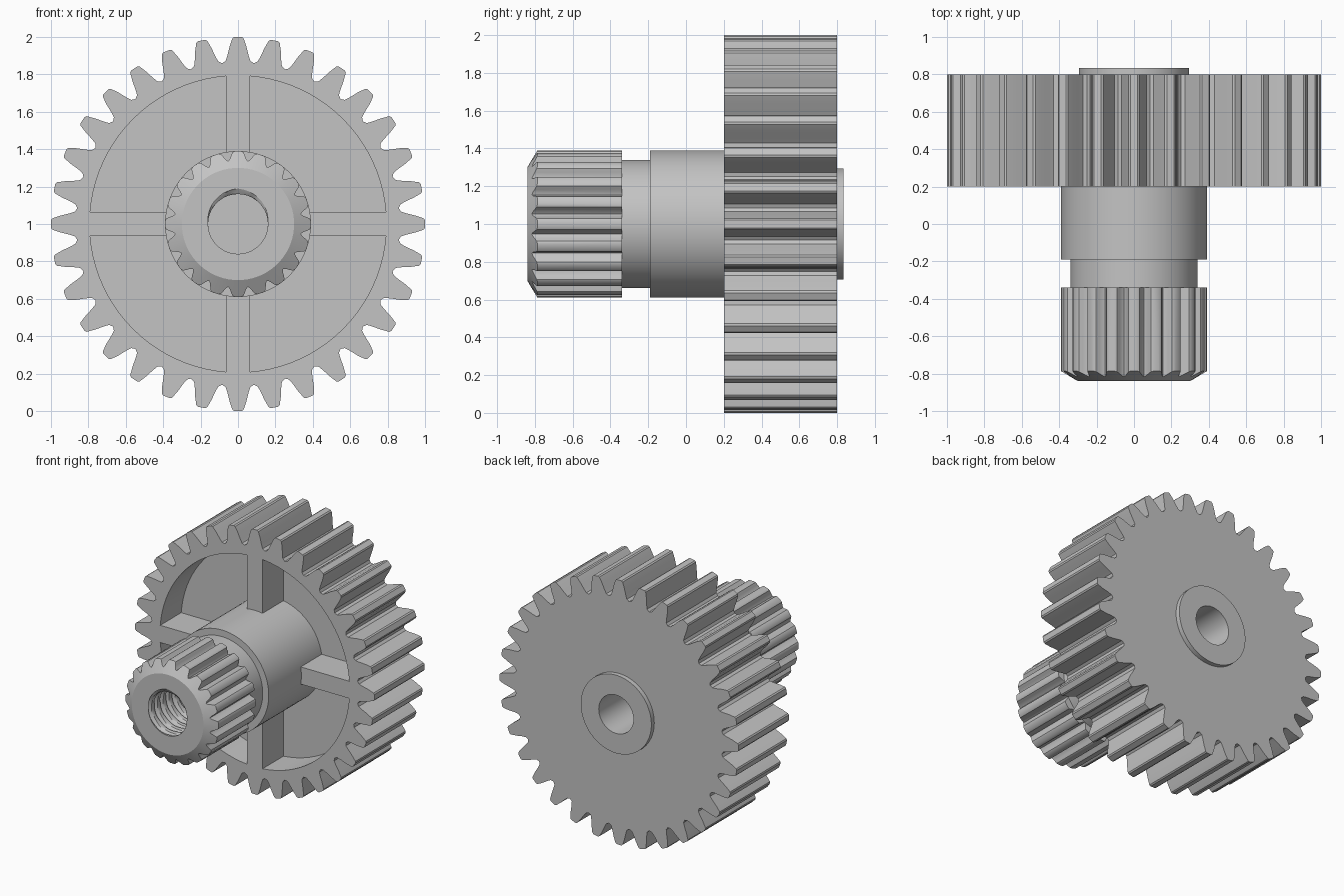
import bpy, bmesh
from math import sin, cos, pi, asin, floor

CENTRE_Z = 1.0

cube = bpy.data.objects.get("Cube")
if cube:
    bpy.data.objects.remove(cube)

grey = bpy.data.materials.new("plain grey")
grey.use_nodes = True
grey.diffuse_color = (0.55, 0.55, 0.55, 1)
grey.node_tree.nodes["Principled BSDF"].inputs["Base Color"].default_value = grey.diffuse_color


def loft(name, rings, ends=True):
    """Solid through a list of (y, [(angle, radius), ...]) rings round the y axis."""
    bm = bmesh.new()
    loops = [[bm.verts.new((r * cos(a), y, CENTRE_Z + r * sin(a))) for a, r in ring]
             for y, ring in rings]
    for low, high in zip(loops, loops[1:]):
        for i in range(len(low)):
            j = (i + 1) % len(low)
            bm.faces.new((low[i], low[j], high[j], high[i]))
    bm.faces.new(loops[0])
    bm.faces.new(loops[-1])
    bmesh.ops.recalc_face_normals(bm, faces=bm.faces)
    mesh = bpy.data.meshes.new(name)
    bm.to_mesh(mesh)
    bm.free()
    mesh.materials.append(grey)
    obj = bpy.data.objects.new(name, mesh)
    bpy.context.collection.objects.link(obj)
    return obj


def lathe(name, profile, sides=72):
    """Turned solid from (y, radius) pairs."""
    return loft(name, [(y, [(2 * pi * i / sides, r) for i in range(sides)])
                       for y, r in profile])


def toothed(teeth, flank, root):
    """Gear outline: flank holds (half width, radius) from tip to base."""
    outline = []
    for t in range(teeth):
        a = 2 * pi * t / teeth
        outline += [(a - w / r, r) for w, r in reversed(flank)]
        outline += [(a + w / r, r) for w, r in flank]
        outline.append((a + pi / teeth, root))
    return outline


def cut(target, cutter, operation="DIFFERENCE"):
    cutter.hide_render = True
    mod = target.modifiers.new("cut", "BOOLEAN")
    mod.operation = operation
    mod.solver = "EXACT"
    mod.object = cutter
    bpy.context.view_layer.objects.active = target
    bpy.ops.object.modifier_apply(modifier=mod.name)


# Large gear wheel
wheel_outline = toothed(32, [(0.02, 1.0), (0.03, 0.993), (0.045, 0.95),
                             (0.056, 0.905), (0.066, 0.875)], 0.864)
gear_wheel = loft("gear_wheel", [(0.2, wheel_outline), (0.8, wheel_outline)])

# Four quadrant pockets leave a rim and cross spokes
cutters = []
for q in range(4):
    pocket = []
    for radius, forward in ((0.793, True), (0.38, False)):
        start = asin(0.065 / radius)
        arc = [(q * pi / 2 + start + (pi / 2 - 2 * start) * i / 20, radius)
               for i in range(21)]
        pocket += arc if forward else arc[::-1]
    cutters.append(loft("pocket_cutter", [(0.1, pocket), (0.45, pocket)]))
    cut(gear_wheel, cutters[-1])

# Stepped shaft: narrow neck and wide hub
shaft = lathe("shaft", [(-0.34, 0.34), (-0.19, 0.34), (-0.19, 0.39), (0.455, 0.39)])

# Small pinion with a chamfered front
pinion_outline = toothed(20, [(0.018, 0.39), (0.029, 0.385), (0.037, 0.368),
                              (0.044, 0.35)], 0.34)
pinion = loft("pinion", [(-0.9, pinion_outline), (-0.34, pinion_outline)])
cutters.append(lathe("chamfer_cutter", [(-0.84, 0.30), (-0.785, 0.393),
                                        (-0.78, 0.42), (-0.3, 0.42)]))
cut(pinion, cutters[-1], "INTERSECT")

# Raised boss on the back
back_boss = lathe("back_boss", [(0.79, 0.295), (0.835, 0.295)])

# Threaded blind bore from the front
PITCH, STEPS, SIDES = 0.07, 8, 40


def thread_radius(y, a):
    phase = (y + 0.84) / PITCH - (a - pi / 2) / (2 * pi) + 0.5
    return 0.16 + 0.03 * max(0, 1 - abs(phase - floor(phase) - 0.5) / 0.25)


rings = []
for k in range(13 * STEPS):
    y = -0.866 + k * PITCH / STEPS
    angles = [2 * pi * i / SIDES for i in range(SIDES)]
    rings.append((y, [(a, thread_radius(y, a)) for a in angles]))
thread_cutter = loft("thread_cutter", rings)
cutters.append(thread_cutter)
cut(pinion, thread_cutter)
cut(shaft, thread_cutter)

# Plain blind bore from the back
bore_cutter = lathe("bore_cutter", [(0.47, 0.145), (0.9, 0.145)], 48)
cutters.append(bore_cutter)
cut(gear_wheel, bore_cutter)
cut(back_boss, bore_cutter)

for cutter in cutters:
    bpy.data.objects.remove(cutter)

# Smooth round walls, keep edges crisp
bpy.ops.object.select_all(action="DESELECT")
for part in (gear_wheel, shaft, pinion, back_boss):
    part.select_set(True)
bpy.context.view_layer.objects.active = gear_wheel
bpy.ops.object.shade_smooth_by_angle(angle=pi / 6)
